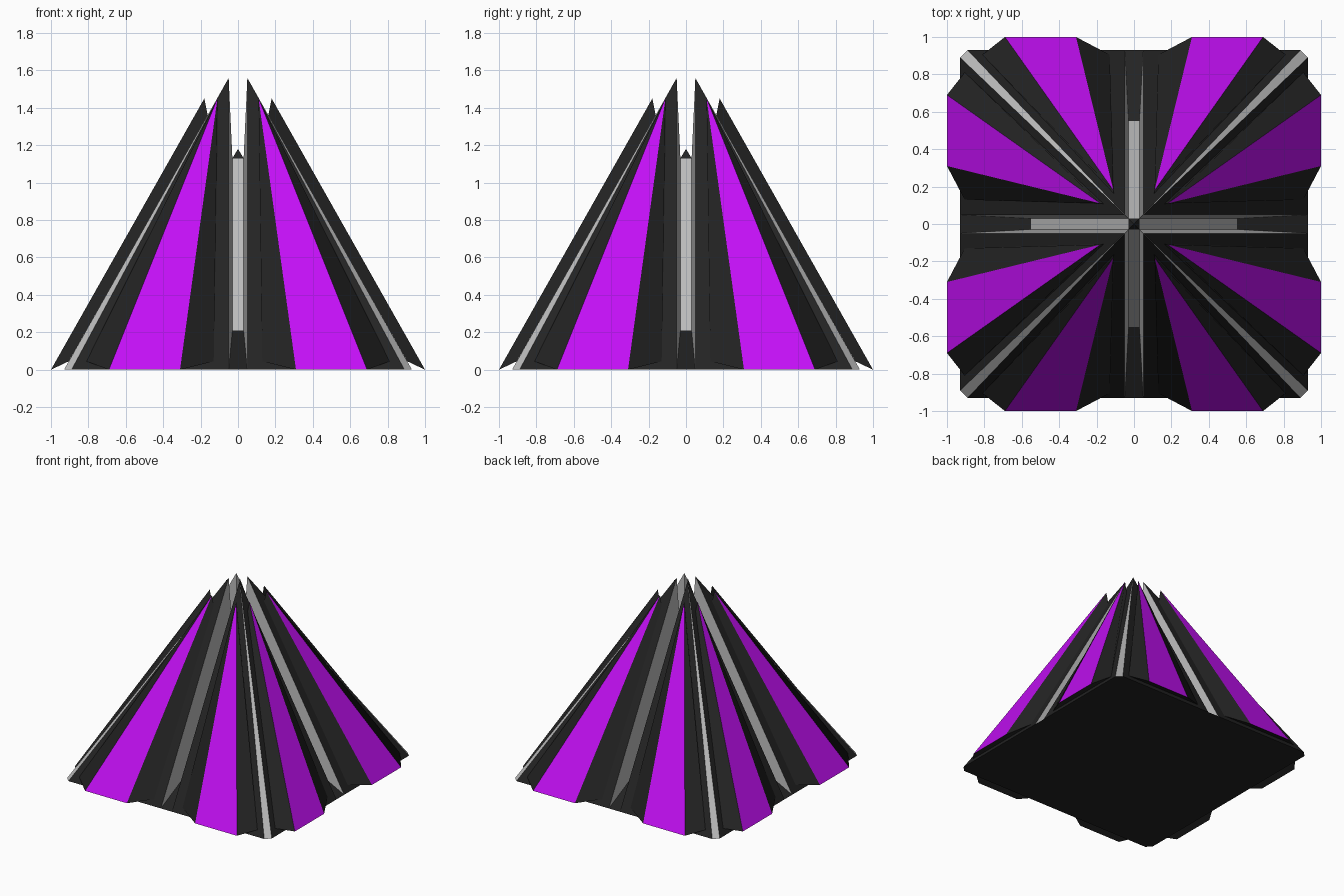
import bpy, bmesh

if "Cube" in bpy.data.objects:
    bpy.data.objects.remove(bpy.data.objects["Cube"])


def material(name, rgb):
    m = bpy.data.materials.new(name)
    m.diffuse_color = (*rgb, 1)
    m.use_nodes = True
    m.node_tree.nodes["Principled BSDF"].inputs["Base Color"].default_value = m.diffuse_color
    return m


dark = material("dark", (0.017, 0.017, 0.017))
grey = material("grey", (0.5, 0.5, 0.5))
purple = material("purple", (0.55, 0.005, 0.92))


def octants(name, mats, faces):
    """Repeat one eighth (front, right of centre) over all sides."""
    bm = bmesh.new()
    for sx in (1, -1):
        for sy in (1, -1):
            for swap in (False, True):
                for slot, pts in faces:
                    verts = []
                    for x, y, z in pts:
                        if swap:
                            x, y = -y, -x
                        verts.append(bm.verts.new((sx * x, sy * y, z)))
                    bm.faces.new(verts).material_index = slot
    bmesh.ops.remove_doubles(bm, verts=bm.verts, dist=1e-4)
    bmesh.ops.dissolve_limit(bm, angle_limit=0.002, verts=bm.verts,
                             edges=bm.edges, delimit={'MATERIAL'})
    bmesh.ops.recalc_face_normals(bm, faces=bm.faces)
    me = bpy.data.meshes.new(name)
    bm.to_mesh(me)
    bm.free()
    for m in mats:
        me.materials.append(m)
    ob = bpy.data.objects.new(name, me)
    bpy.context.collection.objects.link(ob)
    return ob


# Inset pyramid split by a cross-shaped channel, with bevelled corner ridges
centre, knee, peak = (0, 0, 1.18), (0.03, -0.03, 1.13), (0.05, -0.05, 1.56)
floor, foot = (0.03, -0.55, 0.21), (0.05, -0.93, 0)
mid_knee, mid_floor, mid_foot = (0, -0.03, 1.13), (0, -0.55, 0.21), (0, -0.93, 0)
corner, corner_mid = (0.89, -0.93, 0), (0.91, -0.91, 0)
octants("channelled_pyramid", [dark, grey], [
    (0, [mid_foot, foot, floor, mid_floor]),           # channel ramp
    (1, [mid_floor, floor, knee, mid_knee]),           # channel floor
    (0, [mid_knee, knee, centre]),                     # centre cap
    (1, [foot, peak, floor]), (1, [peak, knee, floor]),  # channel wall
    (0, [foot, corner, peak]),                         # sloping side
    (1, [corner, corner_mid, peak]),                   # corner ridge
    (0, [(0, 0, 0), mid_foot, foot, corner, corner_mid]),  # underside
])

# Raised triangular panels with purple fronts and dark bevelled sides
outer = [(0.31, -1, 0), (0.69, -1, 0), (0.11, -0.18, 1.45)]
inner = [(0.13, -0.905, 0.045), (0.81, -0.905, 0.045), (0.107, -0.162, 1.36)]
sides = [(0, [outer[i], outer[(i + 1) % 3], inner[(i + 1) % 3], inner[i]])
         for i in range(3)]
octants("raised_panels", [dark, purple], [(1, outer), (0, inner)] + sides)
